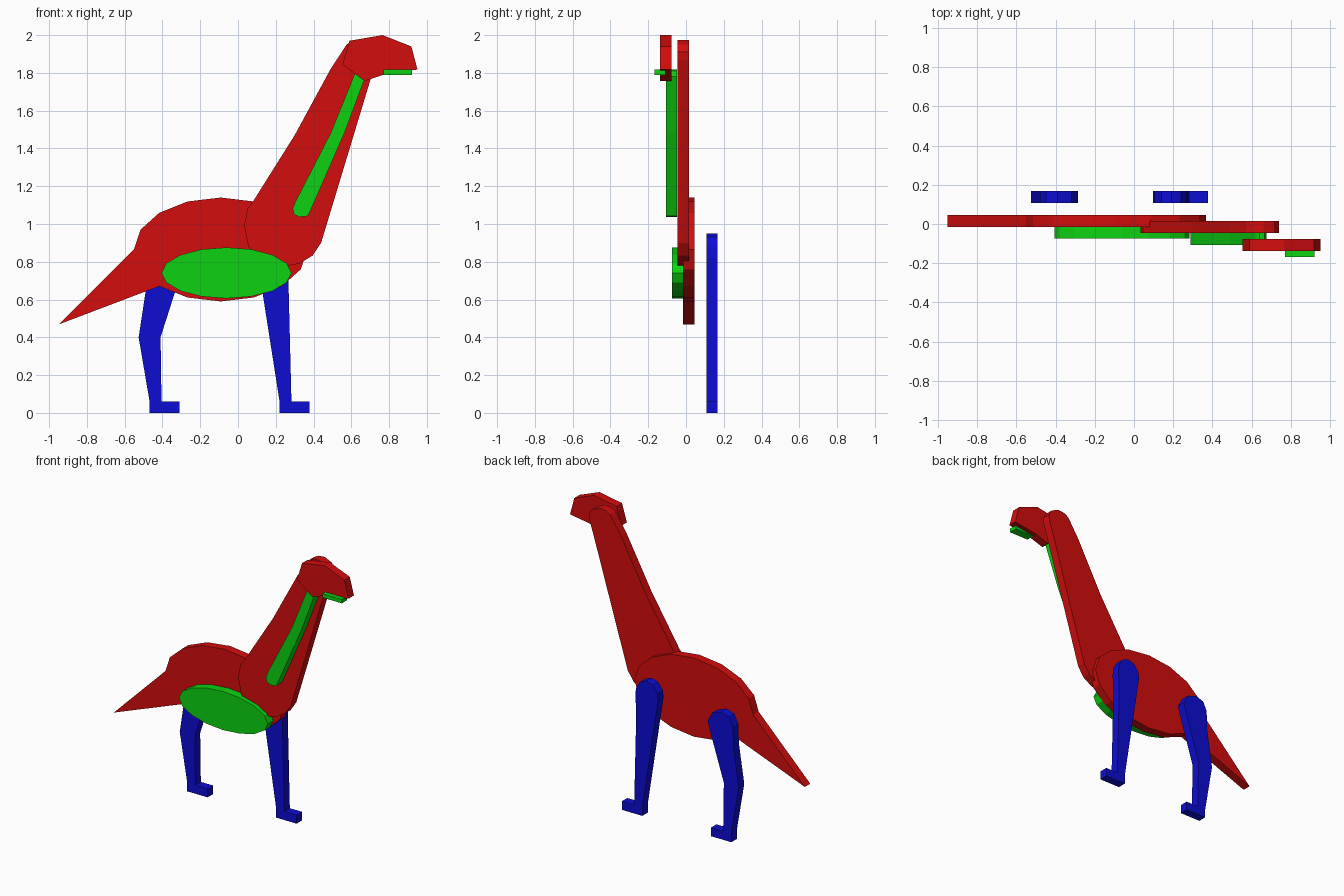
import bpy, bmesh, math

T = 0.06  # thickness of every plate


def material(name, rgb):
    m = bpy.data.materials.new(name)
    m.diffuse_color = (*rgb, 1)
    return m


RED = material("red", (0.65, 0.004, 0.004))
GREEN = material("green", (0.004, 0.65, 0.006))
BLUE = material("blue", (0.004, 0.004, 0.65))


def plate(name, outline, y, mat):
    """Flat x-z outline extruded from y to y + T."""
    bm = bmesh.new()
    face = bm.faces.new([bm.verts.new((x, y, z)) for x, z in outline])
    ext = bmesh.ops.extrude_face_region(bm, geom=[face], use_keep_orig=True)
    verts = [v for v in ext["geom"] if isinstance(v, bmesh.types.BMVert)]
    bmesh.ops.translate(bm, verts=verts, vec=(0, T, 0))
    bmesh.ops.recalc_face_normals(bm, faces=bm.faces)
    me = bpy.data.meshes.new(name)
    bm.to_mesh(me)
    bm.free()
    me.materials.append(mat)
    ob = bpy.data.objects.new(name, me)
    bpy.context.collection.objects.link(ob)
    return ob


def ellipse(cx, cz, rx, rz, n=16):
    return [(cx + rx * math.cos(2 * math.pi * i / n),
             cz + rz * math.sin(2 * math.pi * i / n)) for i in range(n)]


# Body oval with the tail tip pulled out between two of its corners
body = ellipse(-0.092, 0.865, 0.459, 0.275)
body[9:10] = [(-0.95, 0.468)]
plate("body_and_tail", body, -0.015, RED)

# Belly
plate("belly", ellipse(-0.061, 0.741, 0.344, 0.135), -0.075, GREEN)

# Neck, from the rounded chest up to the rounded top and back down
plate("neck", [
    (0.24, 0.775), (0.325, 0.79), (0.395, 0.833), (0.44, 0.90),
    (0.70, 1.76), (0.735, 1.87), (0.74, 1.91), (0.715, 1.95), (0.66, 1.975),
    (0.61, 1.97), (0.575, 1.95), (0.49, 1.82), (0.30, 1.47), (0.08, 1.12),
    (0.05, 1.08), (0.033, 0.99), (0.055, 0.88), (0.10, 0.82), (0.16, 0.785),
], -0.045, RED)

# Throat stripe
plate("throat_stripe", [
    (0.325, 1.037), (0.37, 1.042), (0.392, 1.09), (0.565, 1.485),
    (0.675, 1.78), (0.665, 1.81), (0.64, 1.817), (0.62, 1.80),
    (0.49, 1.48), (0.305, 1.12), (0.289, 1.08), (0.298, 1.05),
], -0.107, GREEN)

# Head and mouth
plate("head", [
    (0.59, 1.97), (0.765, 2.0), (0.918, 1.94), (0.95, 1.818),
    (0.77, 1.79), (0.67, 1.757), (0.553, 1.845),
], -0.137, RED)
plate("mouth", [(0.77, 1.79), (0.92, 1.79), (0.92, 1.817), (0.77, 1.817)],
      -0.168, GREEN)


# Legs: each has a rounded hip and the same block foot
def leg(name, heel, back, front):
    foot = [(heel, 0.06), (heel, 0), (heel + 0.158, 0),
            (heel + 0.158, 0.06), (heel + 0.063, 0.06)]
    plate(name, foot + front + back, 0.108, BLUE)


leg("rear_leg", -0.468,
    [(-0.39, 0.89), (-0.45, 0.87), (-0.48, 0.81), (-0.485, 0.67), (-0.526, 0.40)],
    [(-0.41, 0.40), (-0.30, 0.745), (-0.285, 0.80), (-0.32, 0.865)])
leg("front_leg", 0.22,
    [(0.19, 0.95), (0.14, 0.935), (0.105, 0.89), (0.098, 0.84)],
    [(0.267, 0.70), (0.273, 0.82), (0.27, 0.88), (0.24, 0.93)])
